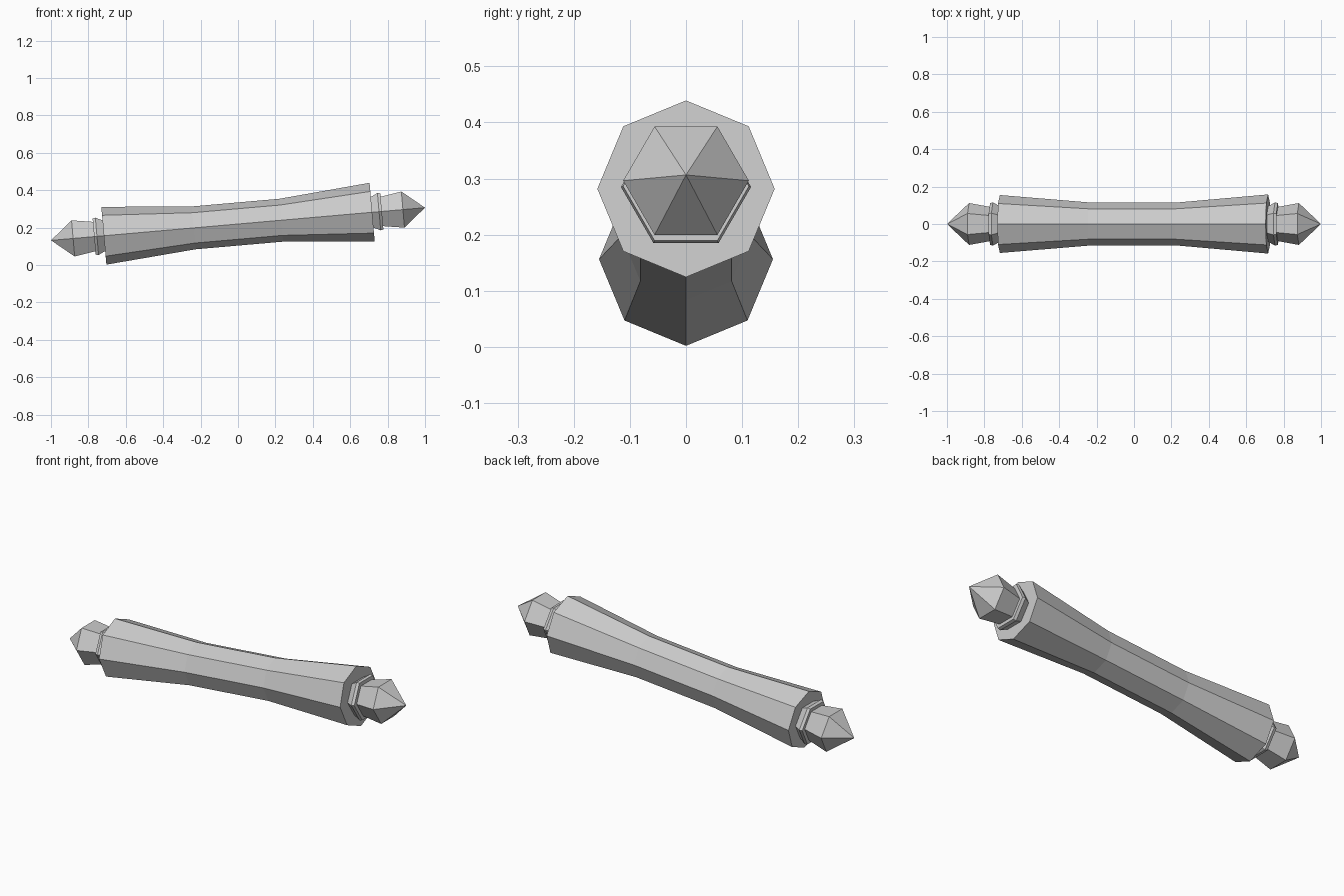
import bpy
import bmesh
import math
from mathutils import Matrix

cube = bpy.data.objects.get("Cube")
if cube:
    bpy.data.objects.remove(cube, do_unlink=True)

grey = bpy.data.materials.new("light grey")
grey.use_nodes = True
grey.diffuse_color = (0.6, 0.6, 0.6, 1)
grey.node_tree.nodes["Principled BSDF"].inputs["Base Color"].default_value = (0.6, 0.6, 0.6, 1)

# The whole piece leans slightly, rising towards +x
TILT = Matrix.Translation((0, 0, 0.219)) @ Matrix.Rotation(math.radians(-5), 4, 'Y')


def lathe(name, profile, sides, start):
    """Turn (position, radius) pairs around the x axis; zero radius makes a tip."""
    bm = bmesh.new()
    rings = []
    for x, r in profile:
        if r == 0:
            rings.append([bm.verts.new((x, 0, 0))] * sides)
            continue
        angles = [start + math.tau * i / sides for i in range(sides)]
        rings.append([bm.verts.new((x, r * math.cos(a), r * math.sin(a))) for a in angles])
    for a, b in zip(rings, rings[1:]):
        for i in range(sides):
            j = (i + 1) % sides
            bm.faces.new(list(dict.fromkeys((a[i], a[j], b[j], b[i]))))
    # Close the open ends
    for ring in (rings[0], rings[-1]):
        if ring[0] is not ring[1]:
            bm.faces.new(ring)
    bmesh.ops.recalc_face_normals(bm, faces=bm.faces)
    mesh = bpy.data.meshes.new(name)
    bm.to_mesh(mesh)
    bm.free()
    mesh.materials.append(grey)
    obj = bpy.data.objects.new(name, mesh)
    obj.matrix_world = TILT
    bpy.context.collection.objects.link(obj)
    return obj


# Eight-sided grip with a narrow waist
lathe("grip", [(-0.72, 0.155), (-0.238, 0.115), (0.232, 0.115), (0.72, 0.158)], 8, 0)

# Six-sided collar and pointed finial at each end
for side, s in (("left", 1), ("right", -1)):
    lathe(side + "_collar", [(s * 0.715, 0.092), (s * 0.757, 0.116), (s * 0.772, 0.112)], 6, 0)
    lathe(side + "_finial", [(s * 0.765, 0.09), (s * 0.885, 0.112), (s * 1.0035, 0)], 6, 0)
